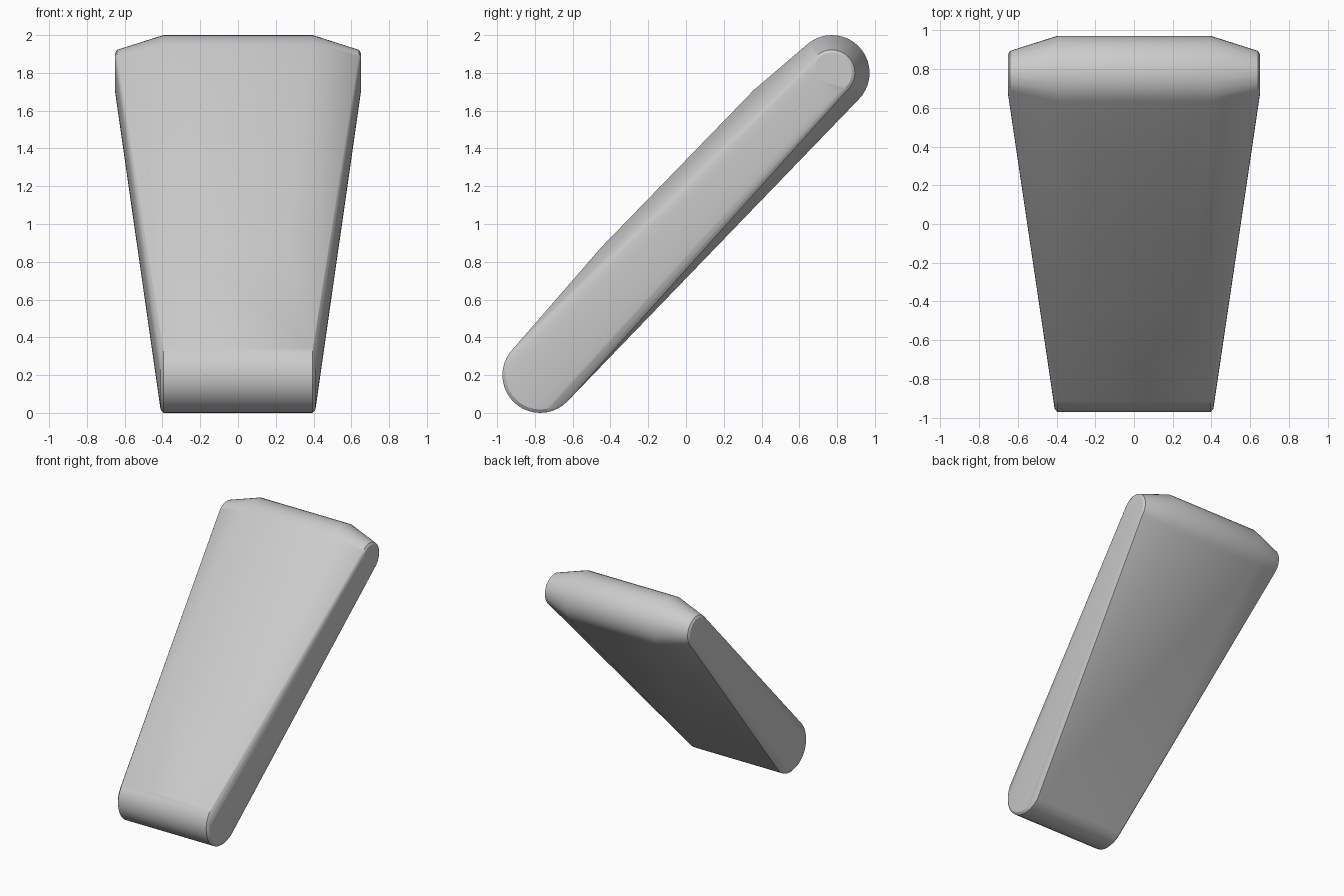
import bpy, bmesh
from math import sin, cos, tau

if "Cube" in bpy.data.objects:
    bpy.data.objects.remove(bpy.data.objects["Cube"])

bm = bmesh.new()


def rings(cy, cz, profile, n=40):
    """Mirrored rings of points around an x-axis roller; profile = (x, radius)."""
    for x, r in profile:
        for s in (-1, 1):
            for i in range(n):
                a = tau * i / n
                bm.verts.new((s * x, cy + r * cos(a), cz + r * sin(a)))


# narrow rounded lower end, with a tiny edge bevel
rings(-0.772, 0.2, [(0.395, 0.2), (0.41, 0.182)])

# rounded upper end, tapering to smaller side caps
rings(0.772, 1.8, [(0.395, 0.2), (0.64, 0.122), (0.65, 0.106)])

# slightly raised panel on the sloping front
for y, z in ((-0.45, 0.875), (0.36, 1.71)):
    for x in (-0.26, 0.26):
        bm.verts.new((x, y, z))

# wrap everything in one convex skin
res = bmesh.ops.convex_hull(bm, input=bm.verts[:])
loose = [v for v in bm.verts if not v.link_faces]
bmesh.ops.delete(bm, geom=loose, context='VERTS')
bmesh.ops.recalc_face_normals(bm, faces=bm.faces[:])

mesh = bpy.data.meshes.new("tapered_slab")
bm.to_mesh(mesh)
bm.free()
slab = bpy.data.objects.new("tapered_slab", mesh)
bpy.context.collection.objects.link(slab)
bpy.context.view_layer.objects.active = slab
slab.select_set(True)
bpy.ops.object.shade_smooth_by_angle(angle=0.5)
